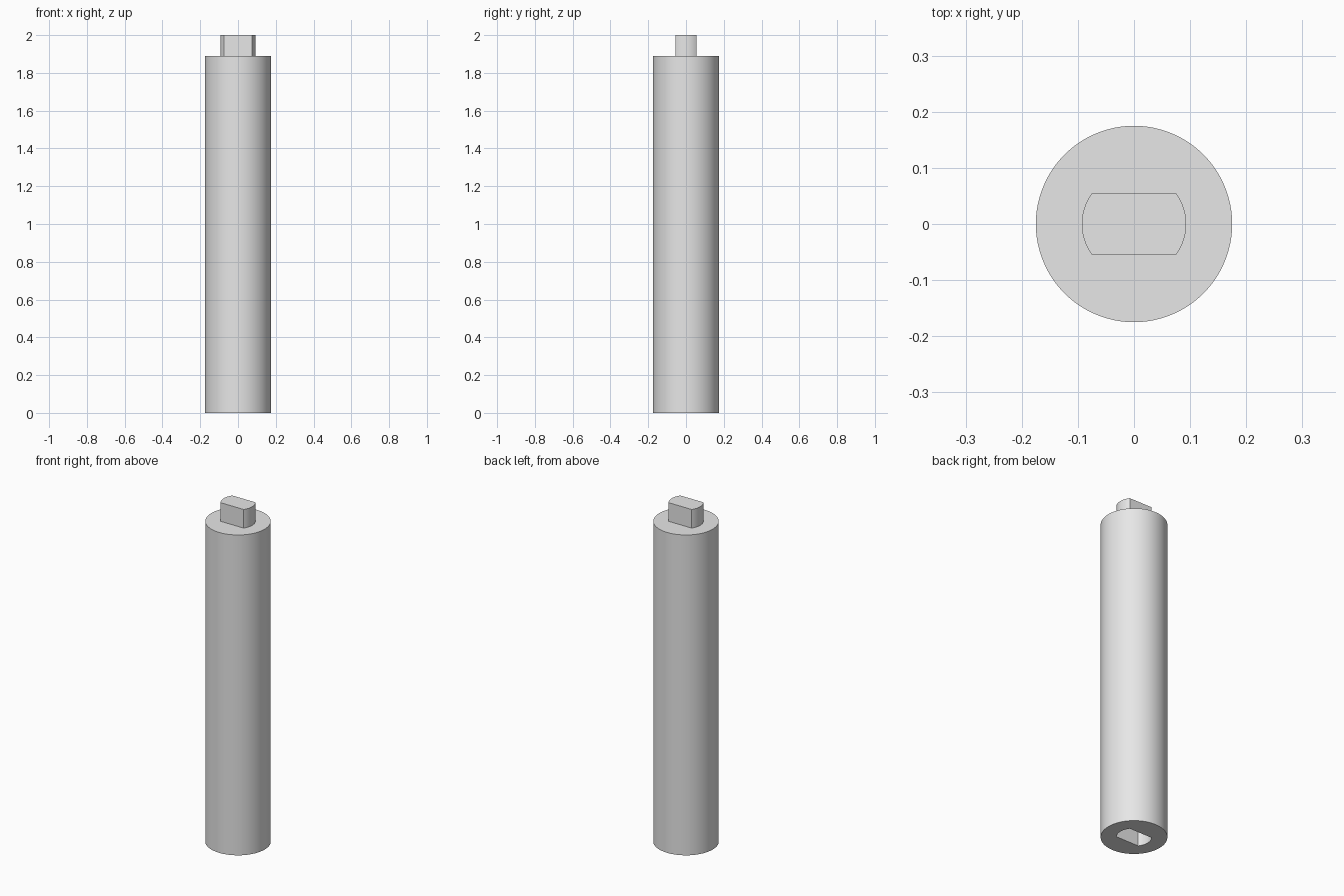
import bpy
import bmesh
import math

RADIUS = 0.175
BODY_TOP = 1.89
KEY_RADIUS = 0.093
KEY_HALF = 0.055
KEY_HEIGHT = 0.11

cube = bpy.data.objects.get("Cube")
if cube:
    bpy.data.objects.remove(cube, do_unlink=True)

steel = bpy.data.materials.new("light_grey_metal")
steel.use_nodes = True
grey = (0.8, 0.8, 0.8, 1.0)
steel.diffuse_color = grey
steel.node_tree.nodes["Principled BSDF"].inputs["Base Color"].default_value = grey


def arc(radius, start, end, steps):
    """Points along an arc, both ends included."""
    angles = [start + (end - start) * i / steps for i in range(steps + 1)]
    return [(radius * math.cos(a), radius * math.sin(a)) for a in angles]


def extrude_profile(name, outline, bottom, top):
    """Solid prism from a flat outline."""
    bm = bmesh.new()
    face = bm.faces.new([bm.verts.new((x, y, bottom)) for x, y in outline])
    result = bmesh.ops.extrude_face_region(bm, geom=[face])
    moved = [g for g in result["geom"] if isinstance(g, bmesh.types.BMVert)]
    bmesh.ops.translate(bm, verts=moved, vec=(0, 0, top - bottom))
    bmesh.ops.recalc_face_normals(bm, faces=bm.faces)
    mesh = bpy.data.meshes.new(name)
    bm.to_mesh(mesh)
    bm.free()
    mesh.materials.append(steel)
    obj = bpy.data.objects.new(name, mesh)
    bpy.context.collection.objects.link(obj)
    return obj


def select_only(obj):
    bpy.ops.object.select_all(action="DESELECT")
    obj.select_set(True)
    bpy.context.view_layer.objects.active = obj


# Outline shared by the drive key and its matching socket: round ends, two flats
half_angle = math.asin(KEY_HALF / KEY_RADIUS)
key_outline = (arc(KEY_RADIUS, -half_angle, half_angle, 20)
               + arc(KEY_RADIUS, math.pi - half_angle, math.pi + half_angle, 20))

# Round shaft
shaft = extrude_profile("shaft", arc(RADIUS, 0, 2 * math.pi, 96)[:-1], 0, BODY_TOP)

# Socket sunk into the bottom end
cutter = extrude_profile("socket_cutter", key_outline, -0.05, KEY_HEIGHT)
cutter.hide_render = True
cut = shaft.modifiers.new("socket", "BOOLEAN")
cut.operation = "DIFFERENCE"
cut.solver = "EXACT"
cut.object = cutter
select_only(shaft)
bpy.ops.object.modifier_apply(modifier=cut.name)
bpy.data.objects.remove(cutter, do_unlink=True)

# Drive key standing on the top end
key = extrude_profile("drive_key", key_outline, BODY_TOP, BODY_TOP + KEY_HEIGHT)

for part in (shaft, key):
    select_only(part)
    bpy.ops.object.shade_smooth_by_angle(angle=math.radians(30))
